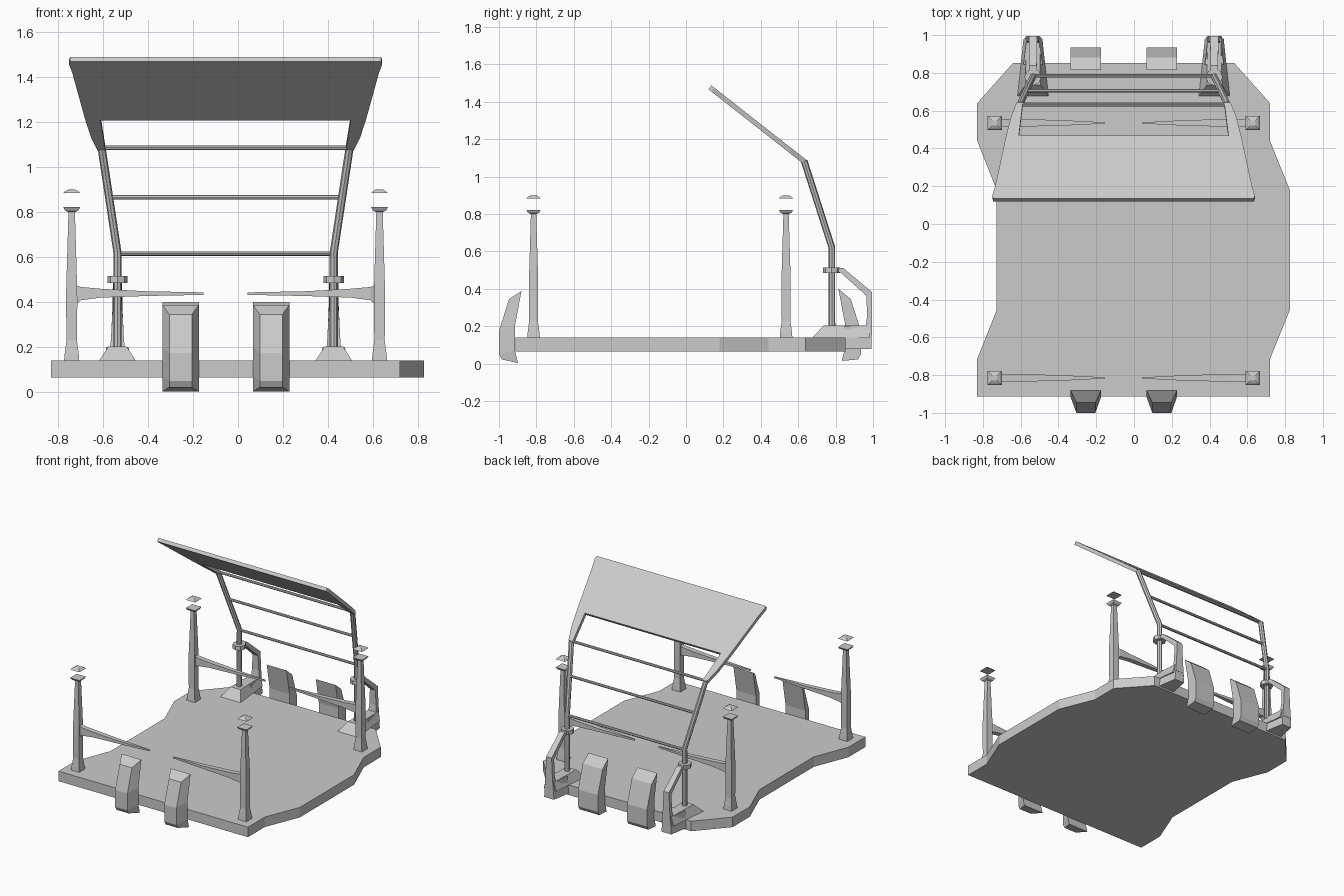
import bpy, bmesh
from mathutils import Vector

if "Cube" in bpy.data.objects:
    bpy.data.objects.remove(bpy.data.objects["Cube"])

XC = -0.055  # symmetry line of the fittings


def finish(name, bm):
    bmesh.ops.recalc_face_normals(bm, faces=bm.faces)
    me = bpy.data.meshes.new(name)
    bm.to_mesh(me)
    bm.free()
    ob = bpy.data.objects.new(name, me)
    bpy.context.collection.objects.link(ob)
    return ob


def loft(name, rings):
    bm = bmesh.new()
    vs = [[bm.verts.new(p) for p in r] for r in rings]
    n = len(vs[0])
    for a, b in zip(vs, vs[1:]):
        for i in range(n):
            j = (i + 1) % n
            bm.faces.new((a[i], a[j], b[j], b[i]))
    bm.faces.new(vs[0])
    bm.faces.new(vs[-1])
    return finish(name, bm)


def prism(name, pts, offset):
    o = Vector(offset)
    return loft(name, [[Vector(p) for p in pts], [Vector(p) + o for p in pts]])


def square(x, y, z, hx, hy):
    return [(x - hx, y - hy, z), (x + hx, y - hy, z), (x + hx, y + hy, z), (x - hx, y + hy, z)]


def tube(name, pts, r):
    cu = bpy.data.curves.new(name, 'CURVE')
    cu.dimensions = '3D'
    cu.bevel_depth = r
    cu.bevel_resolution = 2
    cu.use_fill_caps = True
    sp = cu.splines.new('POLY')
    sp.points.add(len(pts) - 1)
    for p, c in zip(sp.points, pts):
        p.co = (*c, 1)
    ob = bpy.data.objects.new(name, cu)
    bpy.context.collection.objects.link(ob)
    bpy.ops.object.select_all(action='DESELECT')
    ob.select_set(True)
    bpy.context.view_layer.objects.active = ob
    bpy.ops.object.convert(target='MESH')
    bpy.ops.object.shade_smooth_by_angle()


# Floor platform
outline = [(-.83, -.912), (.72, -.912), (.72, -.715), (.825, -.455), (.825, .18), (.72, .44), (.72, .64),
           (.53, .853), (-.64, .853), (-.83, .64), (-.83, .44), (-.727, .18), (-.727, -.455), (-.83, -.715)]
prism("platform", [(x, y, .066) for x, y in outline], (0, 0, .074))

# Corner posts with inward arms and floating lamp caps
for s in (-1, 1):
    for y in (-.815, .535):
        x = XC + s * .683
        loft("corner_post", [square(x, y, z, h, h) for z, h in
             ((.138, .034), (.17, .031), (.23, .023), (.40, .025), (.47, .024), (.81, .014))])
        arm = ((.02, .39, .475, .012), (.04, .408, .467, .018), (.13, .42, .459, .019),
               (.33, .427, .448, .016), (.585, .432, .443, .003))
        loft("post_arm", [[(x - s * d, y - h, lo), (x - s * d, y + h, lo),
                           (x - s * d, y + h, hi), (x - s * d, y - h, hi)] for d, lo, hi, h in arm])
        loft("lamp_bottom", [square(x, y, z, h, h) for z, h in ((.80, .017), (.807, .03), (.822, .038))])
        loft("lamp_top", [square(x, y, z, h, h) for z, h in ((.883, .038), (.892, .029), (.90, .014))])

# Roll bar side tubes, clamps, rear braces and feet
for s in (-1, 1):
    x = XC + s * .48
    tube("roll_bar_tube", [(x, .78, .15), (x, .78, .62), (XC + s * .55, .632, 1.083)], .018)
    bm = bmesh.new()
    bmesh.ops.create_cone(bm, cap_ends=True, segments=8, radius1=.045, radius2=.045, depth=.03)
    bmesh.ops.translate(bm, verts=bm.verts, vec=(x, .778, .5))
    finish("bar_clamp", bm)
    # strip of (y, z) outer/inner pairs with half width
    brace = (((.80, .512), (.80, .488), .02), ((.84, .512), (.825, .488), .02),
             ((.995, .382), (.965, .362), .022), ((.995, .25), (.968, .25), .028),
             ((.995, .15), (.955, .15), .035))
    loft("rear_brace", [[(x - h, *a), (x + h, *a), (x + h, *b), (x - h, *b)] for a, b, h in brace])
    loft("bar_foot_plate", [square(x, .83, .138, .083, .155)[:2] + [(x + .05, .98, .138), (x - .05, .98, .138)],
                            [(x - .04, .735, .203), (x + .04, .735, .203), (x + .035, .985, .203), (x - .035, .985, .203)]])
    loft("bar_foot_rear", [[(x - .065, .845, .078), (x + .065, .845, .078), (x + .04, .993, .078), (x - .04, .993, .078)],
                           [(x - .05, .845, .2), (x + .05, .845, .2), (x + .032, .993, .2), (x - .032, .993, .2)]])

# Cross bars
for y, z, w in ((.785, .615, .48), (.705, .865, .518), (.632, 1.085, .548)):
    tube("cross_bar", [(XC - w, y, z), (XC + w, y, z)], .01)

# Sloping canopy with two arms reaching down to the tubes
low, high = Vector((0, .634, 1.08)), Vector((0, .128, 1.477))
normal = Vector((0, .397, .506)).normalized() * .026
half = [(.555, .345), (.533, 0), (.567, 0), (.597, .15), (.624, .36), (.68, .87), (.695, .97), (.69, 1)]
full = half + [(-w, t) for w, t in reversed(half)]
prism("canopy", [low.lerp(high, t) + Vector((XC + w, 0, 0)) - normal / 2 for w, t in full], normal)

# Bumper guards: tapered at the front, plain at the back
inner = ((-.88, .388), (-.915, .2), (-.915, .07), (-.898, .003))
outer = ((-.946, .345), (-1, .175), (-1, .05), (-.984, .022))
for x in (XC - .2, XC + .202):
    for name, sy, off, hw in (("front_guard", 1, 0, .05), ("rear_guard", -1, -.065, .081)):
        loft(name, [[(x - .081, sy * a + off, b + (0 if sy > 0 else .012)), (x + .081, sy * a + off, b + (0 if sy > 0 else .012)),
                     (x + hw, sy * c + off, d), (x - hw, sy * c + off, d)]
                    for (a, b), (c, d) in zip(inner, outer)])
